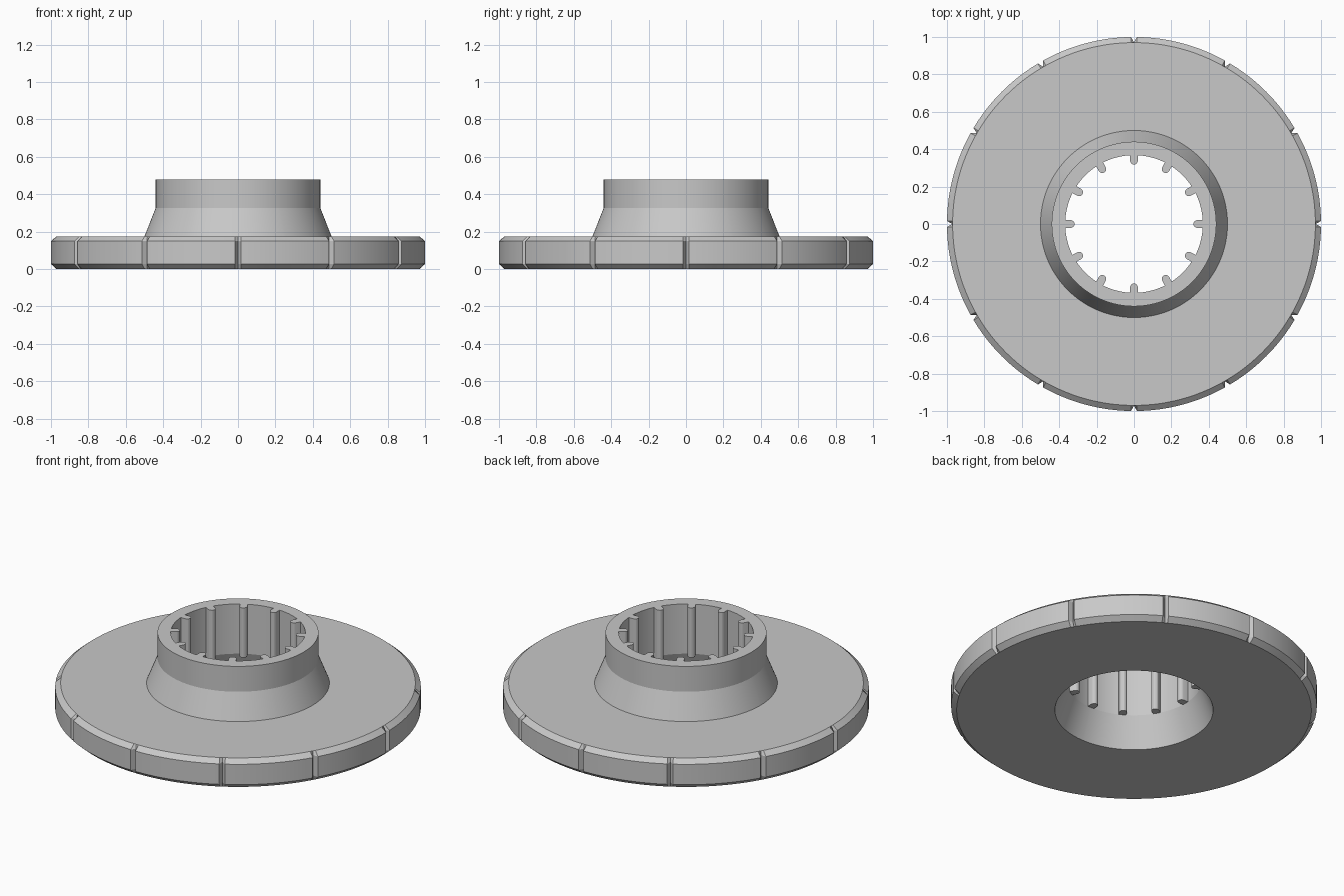
import bpy, bmesh
from math import sin, cos, pi, radians

if "Cube" in bpy.data.objects:
    bpy.data.objects.remove(bpy.data.objects["Cube"])

COUNT = 12           # grooves and splines around the axis
STEP = 2 * pi / COUNT
HALF_GROOVE = 0.016  # half angle of a rim groove
GROOVE_FLOOR = 0.972

grey = bpy.data.materials.new("light grey")
grey.use_nodes = True
colour = (0.58, 0.58, 0.58, 1)
grey.diffuse_color = colour
grey.node_tree.nodes["Principled BSDF"].inputs["Base Color"].default_value = colour


def finish(name, bm):
    bmesh.ops.recalc_face_normals(bm, faces=bm.faces)
    mesh = bpy.data.meshes.new(name)
    bm.to_mesh(mesh)
    bm.free()
    mesh.materials.append(grey)
    obj = bpy.data.objects.new(name, mesh)
    bpy.context.collection.objects.link(obj)
    bpy.ops.object.select_all(action="DESELECT")
    obj.select_set(True)
    bpy.context.view_layer.objects.active = obj
    bpy.ops.object.shade_smooth_by_angle(angle=radians(18))
    return obj


# Flange and hub: one closed profile turned around z, pinched at each groove
profile = [(0.433, 0), (0.97, 0), (1, 0.027), (1, 0.15), (0.97, 0.175),
           (0.5, 0.175), (0.44, 0.327), (0.44, 0.48), (0.368, 0.48), (0.368, 0.18)]
fill = 12
span = STEP - 2 * HALF_GROOVE
angles = []
for i in range(COUNT):
    angles.append((i * STEP, GROOVE_FLOOR))
    for k in range(fill + 1):
        angles.append((i * STEP + HALF_GROOVE + span * k / fill, 1))

bm = bmesh.new()
rings = []
for a, limit in angles:
    rings.append([bm.verts.new((min(r, limit) * cos(a), min(r, limit) * sin(a), z))
                  for r, z in profile])
for i, ring in enumerate(rings):
    following = rings[(i + 1) % len(rings)]
    for j in range(len(profile)):
        k = (j + 1) % len(profile)
        bm.faces.new((ring[j], following[j], following[k], ring[k]))
finish("flanged_hub", bm)

# Splines: round-nosed ribs along the bore
half = 0.021
nose = 0.318 + half
outline = [(0.371, -half), (0.371, half)]
outline += [(nose - half * sin(pi * k / 8), half * cos(pi * k / 8)) for k in range(9)]
bm = bmesh.new()
for i in range(COUNT):
    c, s = cos(i * STEP), sin(i * STEP)
    low, high = [[bm.verts.new((x * c - y * s, x * s + y * c, z)) for x, y in outline]
                 for z in (0.18, 0.48)]
    bm.faces.new(low)
    bm.faces.new(high)
    for j in range(len(outline)):
        k = (j + 1) % len(outline)
        bm.faces.new((low[j], low[k], high[k], high[j]))
finish("bore_splines", bm)
